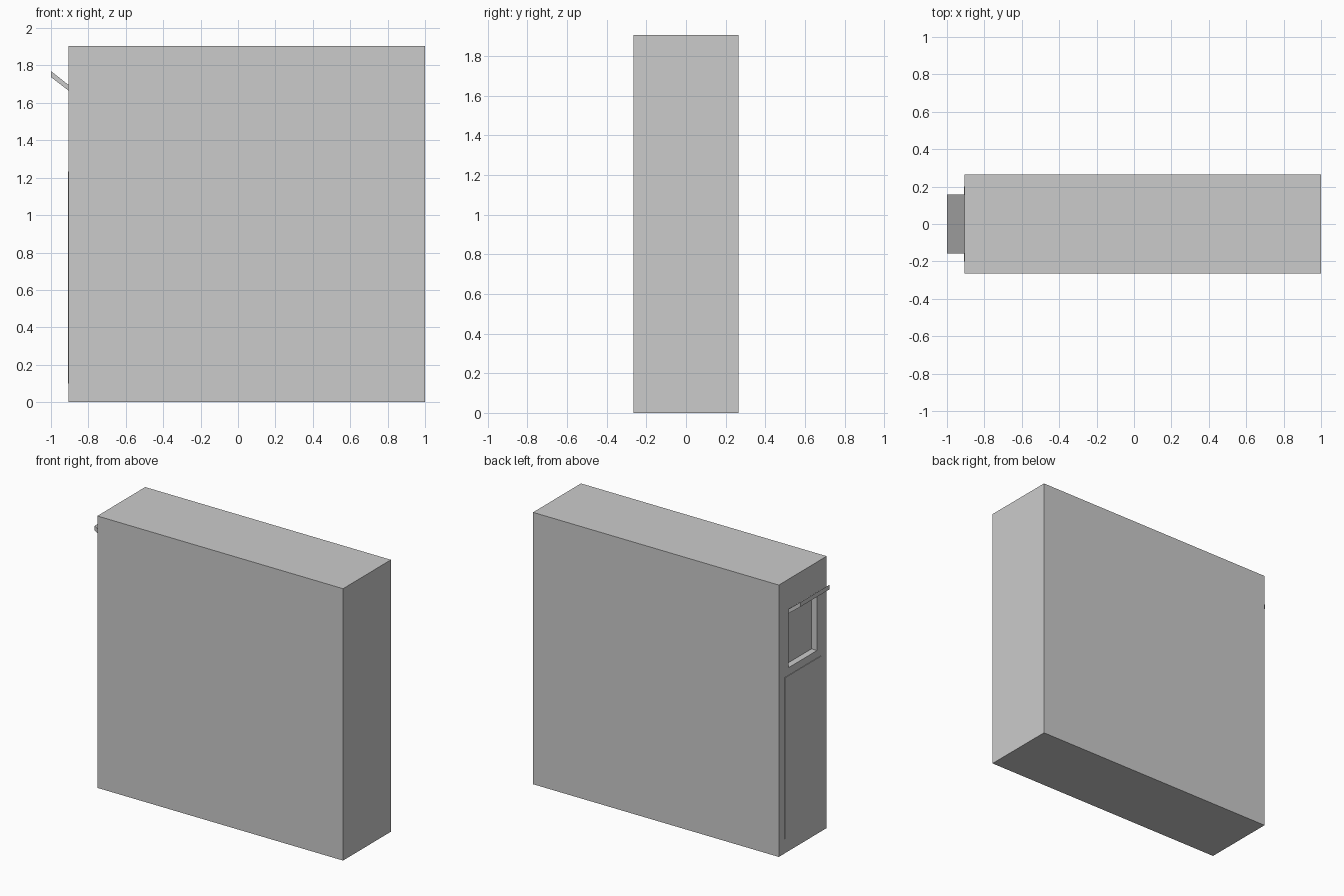
import bpy, bmesh

if "Cube" in bpy.data.objects:
    bpy.data.objects.remove(bpy.data.objects["Cube"])


def prism(name, profile, y0, y1):
    """Extrude an x/z profile from y0 to y1."""
    bm = bmesh.new()
    face = bm.faces.new([bm.verts.new((x, y0, z)) for x, z in profile])
    ext = bmesh.ops.extrude_face_region(bm, geom=[face])
    verts = [g for g in ext["geom"] if isinstance(g, bmesh.types.BMVert)]
    bmesh.ops.translate(bm, verts=verts, vec=(0, y1 - y0, 0))
    bmesh.ops.recalc_face_normals(bm, faces=bm.faces)
    mesh = bpy.data.meshes.new(name)
    bm.to_mesh(mesh)
    bm.free()
    obj = bpy.data.objects.new(name, mesh)
    bpy.context.collection.objects.link(obj)
    return obj


def box(name, x0, x1, y0, y1, z0, z1):
    return prism(name, [(x0, z0), (x1, z0), (x1, z1), (x0, z1)], y0, y1)


WALL = -0.905   # outer plane of the left end

# Main cabinet with a shallow window recess in its left end
cabinet = box("cabinet", WALL, 1.0, -0.265, 0.265, 0, 1.905)
cutter = box("window_cutter", WALL - 0.1, WALL + 0.043, -0.158, 0.158, 1.285, 1.68)
cutter.hide_render = True
cutter.hide_set(True)
cut = cabinet.modifiers.new("window_recess", "BOOLEAN")
cut.operation = "DIFFERENCE"
cut.solver = "EXACT"
cut.object = cutter

# Tilted awning flap above the window
prism("window_flap", [(WALL, 1.665), (WALL, 1.695), (-1.0, 1.77), (-1.0, 1.738)],
      -0.158, 0.158)

# Thin door panel below the window
box("door_panel", WALL - 0.004, WALL + 0.01, -0.2, 0.2, 0.1, 1.232)
